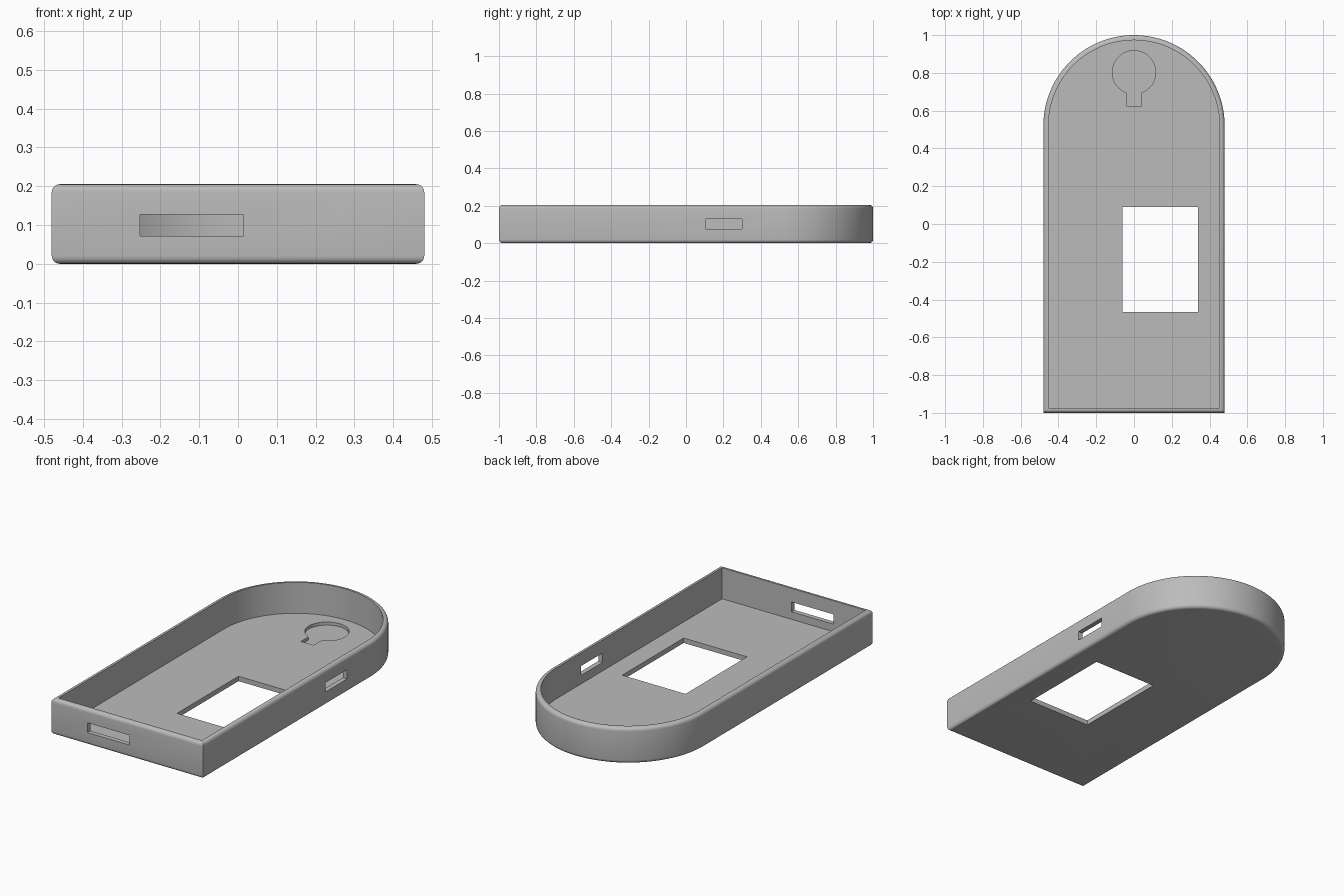
import bpy, bmesh, math

if "Cube" in bpy.data.objects:
    bpy.data.objects.remove(bpy.data.objects["Cube"])

HALF, BACK_Y, FRONT_Y = 0.48, 0.52, -1.0   # half width, arc centre, front edge
HEIGHT, WALL, FLOOR, ROUND = 0.205, 0.027, 0.028, 0.02

grey = bpy.data.materials.new("plain_grey")
grey.diffuse_color = (0.5, 0.5, 0.5, 1)
grey.use_nodes = True
grey.node_tree.nodes["Principled BSDF"].inputs["Base Color"].default_value = grey.diffuse_color


def outline(inset, z, steps=56):
    """Square front and half-round back, shrunk inwards by inset."""
    r = HALF - inset
    pts = [(-r, FRONT_Y + inset, z), (r, FRONT_Y + inset, z)]
    for i in range(steps + 1):
        a = math.pi * i / steps
        pts.append((r * math.cos(a), BACK_Y + r * math.sin(a), z))
    return pts


def loft(name, rings):
    """Closed solid skinned through matching rings."""
    bm = bmesh.new()
    loops = [[bm.verts.new(p) for p in ring] for ring in rings]
    for a, b in zip(loops, loops[1:]):
        for i in range(len(a)):
            j = (i + 1) % len(a)
            bm.faces.new((a[i], a[j], b[j], b[i]))
    bm.faces.new(loops[0][::-1])
    bm.faces.new(loops[-1])
    bmesh.ops.recalc_face_normals(bm, faces=bm.faces)
    mesh = bpy.data.meshes.new(name)
    bm.to_mesh(mesh)
    bm.free()
    ob = bpy.data.objects.new(name, mesh)
    bpy.context.collection.objects.link(ob)
    mesh.materials.append(grey)
    return ob


def prism(name, pts, z0, z1):
    return loft(name, [[(x, y, z) for x, y in pts] for z in (z0, z1)])


def block(name, x0, x1, y0, y1, z0, z1):
    return prism(name, [(x0, y0), (x1, y0), (x1, y1), (x0, y1)], z0, z1)


# Open tray: rounded outer wall, flat rim, inner wall and floor
arc = [(ROUND * (1 - math.sin(a)), ROUND * (1 - math.cos(a)))
       for a in (math.pi / 2 * i / 5 for i in range(6))]
rings = [outline(d, z) for d, z in arc[::1]][::1]
rings = [outline(d, z) for d, z in sorted(arc, key=lambda p: p[1])]
rings += [outline(d, HEIGHT - z) for d, z in sorted(arc, key=lambda p: -p[1])]
rings += [outline(WALL, HEIGHT), outline(WALL, FLOOR)]
tray = loft("tray", rings)

# Keyhole recess profile: round head with a short neck towards the front
KY, KR, NECK = 0.803, 0.115, 0.04
start = -math.pi / 2 + math.asin(NECK / KR)
sweep = 2 * math.pi - 2 * math.asin(NECK / KR)
keyhole = [(-NECK, 0.625), (NECK, 0.625)]
keyhole += [(KR * math.cos(start + sweep * i / 40), KY + KR * math.sin(start + sweep * i / 40))
            for i in range(41)]

# Openings
cutters = [
    block("window_cutter", -0.06, 0.34, -0.465, 0.09, -0.1, 0.1),
    block("front_slot_cutter", -0.252, 0.014, -1.1, -0.9, 0.071, 0.127),
    block("side_slot_cutter", 0.4, 0.6, 0.105, 0.30, 0.077, 0.13),
    prism("keyhole_cutter", keyhole, 0.01, 0.1),
]
for c in cutters:
    c.hide_render = True
    c.hide_set(True)
    mod = tray.modifiers.new(c.name, 'BOOLEAN')
    mod.operation, mod.solver, mod.object = 'DIFFERENCE', 'EXACT', c

# Bake the cuts, then remove the helpers
graph = bpy.context.evaluated_depsgraph_get()
cut_mesh = bpy.data.meshes.new_from_object(tray.evaluated_get(graph))
tray.modifiers.clear()
tray.data = cut_mesh
for c in cutters:
    bpy.data.objects.remove(c)

bpy.context.view_layer.objects.active = tray
tray.select_set(True)
bpy.ops.object.shade_smooth_by_angle(angle=math.radians(30))
